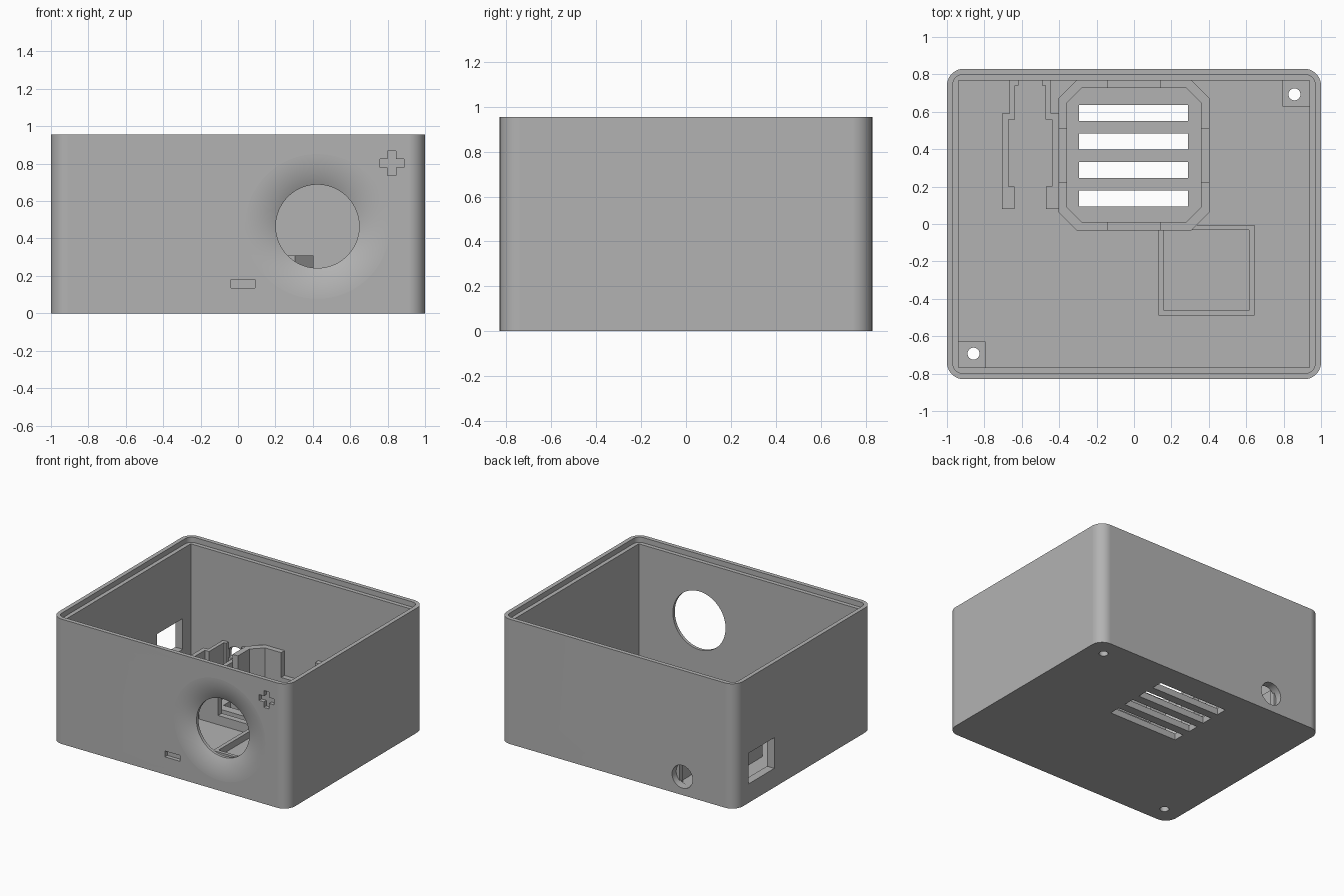
import bpy, bmesh, math
from mathutils import Matrix, Vector

old = bpy.data.objects.get("Cube")
if old:
    bpy.data.objects.remove(old, do_unlink=True)

GREY = (0.45, 0.45, 0.45, 1)
grey = bpy.data.materials.new("plain grey plastic")
grey.use_nodes = True
grey.diffuse_color = GREY
grey.node_tree.nodes["Principled BSDF"].inputs["Base Color"].default_value = GREY

W, D, H = 1.0, 0.83, 0.955        # half width, half depth, height
WALL, FLOOR, LIP = 0.063, 0.05, 0.04


def finish(name, bm):
    bmesh.ops.recalc_face_normals(bm, faces=bm.faces)
    mesh = bpy.data.meshes.new(name)
    bm.to_mesh(mesh)
    bm.free()
    mesh.materials.append(grey)
    ob = bpy.data.objects.new(name, mesh)
    bpy.context.collection.objects.link(ob)
    return ob


def prism(name, points, z0, z1):
    """Extrude a plan outline from z0 to z1."""
    bm = bmesh.new()
    face = bm.faces.new([bm.verts.new((x, y, z0)) for x, y in points])
    up = bmesh.ops.extrude_face_region(bm, geom=[face])["geom"]
    bmesh.ops.translate(bm, vec=(0, 0, z1 - z0),
                        verts=[g for g in up if isinstance(g, bmesh.types.BMVert)])
    return finish(name, bm)


def rect(x0, x1, y0, y1):
    return [(x0, y0), (x1, y0), (x1, y1), (x0, y1)]


def box(name, x0, x1, y0, y1, z0, z1):
    return prism(name, rect(x0, x1, y0, y1), z0, z1)


def round_rect(hx, hy, r, steps=10):
    pts = []
    for k, (sx, sy) in enumerate([(1, 1), (-1, 1), (-1, -1), (1, -1)]):
        for i in range(steps + 1):
            a = math.pi / 2 * (k + i / steps)
            pts.append((sx * (hx - r) + r * math.cos(a), sy * (hy - r) + r * math.sin(a)))
    return pts


def rod(name, centre, r, length, axis, sides=48):
    bm = bmesh.new()
    turn = Vector(axis).to_track_quat("Z", "Y").to_matrix().to_4x4()
    bmesh.ops.create_cone(bm, cap_ends=True, segments=sides, radius1=r, radius2=r,
                          depth=length, matrix=Matrix.Translation(centre) @ turn)
    return finish(name, bm)


def cut(ob, cutter):
    cutter.hide_render = True
    mod = ob.modifiers.new("cut", "BOOLEAN")
    mod.operation = "DIFFERENCE"
    mod.solver = "EXACT"
    mod.object = cutter
    bpy.context.view_layer.objects.active = ob
    bpy.ops.object.modifier_apply(modifier=mod.name)
    bpy.data.objects.remove(cutter, do_unlink=True)


def smooth(ob):
    bpy.ops.object.select_all(action="DESELECT")
    ob.select_set(True)
    bpy.context.view_layer.objects.active = ob
    bpy.ops.object.shade_smooth_by_angle(angle=math.radians(20))
    ob.modifiers.new("even shading", "WEIGHTED_NORMAL").keep_sharp = True


def mirrored(points, cx):
    return [(2 * cx - x, y) for x, y in points]


# Open case with a stepped rim
case = prism("case_body", round_rect(W, D, 0.09), 0, H)
cut(case, prism("cavity", rect(WALL - W, W - WALL, WALL - D, D - WALL), FLOOR, H + 0.1))
cut(case, prism("rim_step", round_rect(W - 0.032, D - 0.032, 0.05), H - LIP, H + 0.1))

# Flared round opening in the front
HOLE_R, FLARE_R, DEPTH = 0.223, 0.40, 0.04
run = FLARE_R - HOLE_R
arc_r = (run * run + DEPTH * DEPTH) / (2 * DEPTH)
end = math.asin(run / arc_r)
profile = [(0, -0.1), (FLARE_R, -0.1)]
for i in range(15):
    a = end * i / 14
    profile.append((FLARE_R - arc_r * math.sin(a), arc_r * (1 - math.cos(a)) - 0.0002))
profile += [(HOLE_R, 0.15), (0, 0.15)]
bm = bmesh.new()
verts = [bm.verts.new((r, y, 0)) for r, y in profile]
edges = [bm.edges.new(pair) for pair in zip(verts, verts[1:])]
bmesh.ops.spin(bm, geom=verts + edges, cent=(0, 0, 0), axis=(0, 1, 0),
               angle=math.tau, steps=80, use_merge=True)
bmesh.ops.remove_doubles(bm, verts=bm.verts, dist=1e-5)
bmesh.ops.translate(bm, verts=bm.verts, vec=(0.425, -D, 0.465))
cut(case, finish("flare", bm))

# Engraved plus and minus marks
FRONT, BACK = -D - 0.05, -D + 0.03
cut(case, box("plus_across", 0.758, 0.887, FRONT, BACK, 0.78, 0.825))
cut(case, box("plus_up", 0.80, 0.845, FRONT, BACK, 0.738, 0.867))
cut(case, box("minus", -0.037, 0.092, FRONT, BACK, 0.135, 0.18))

# Side window, round socket hole and floor vents
cut(case, box("side_window", -W - 0.1, -W + 0.15, 0.36, 0.67, 0.145, 0.38))
cut(case, rod("socket_hole", (-0.55, D, 0.14), 0.087, 0.3, (0, 1, 0)))
for i in range(4):
    y = 0.137 + 0.152 * i
    cut(case, box("vent", -0.295, 0.29, y - 0.043, y + 0.043, -0.1, 0.1))

# Screw pads in two opposite corners
for name, s in (("back_screw_pad", 1), ("front_screw_pad", -1)):
    xs = sorted((s * 0.793, s * 0.95))
    ys = sorted((s * 0.627, s * 0.78))
    pad = box(name, *xs, *ys, 0.02, 0.12)
    for ob in (case, pad):
        cut(ob, rod("screw_hole", (s * 0.858, s * 0.693, 0), 0.032, 0.6, (0, 0, 1), 24))
    smooth(pad)
smooth(case)

# Eight-sided holder: four tall corners joined by low rails
CY, O, I, G = 0.368, 0.404, 0.358, 0.143
corner = [(G, O), (0.305, O), (O, 0.305), (O, G), (I, G), (I, 0.28), (0.28, I), (G, I)]
for n, (sx, sy) in enumerate([(1, 1), (-1, 1), (-1, -1), (1, -1)]):
    prism(f"holder_corner_{n + 1}", [(sx * x, CY + sy * y) for x, y in corner], 0.03, 0.31)
for s, side in ((1, "left"), (-1, "right")):
    x0, x1 = sorted((s * O, s * I))
    box(f"holder_rail_{side}", x0, x1, CY - G, CY + G, 0.03, 0.12)
for s, side in ((1, "back"), (-1, "front")):
    y0, y1 = sorted((CY + s * O, CY + s * I))
    box(f"holder_rail_{side}", -G, G, y0, y1, 0.03, 0.12)

# Stepped channel behind the socket hole
rail = [(-0.705, 0.08), (-0.705, 0.59), (-0.665, 0.59), (-0.665, 0.78), (-0.618, 0.78),
        (-0.618, 0.74), (-0.637, 0.74), (-0.637, 0.56), (-0.672, 0.56), (-0.672, 0.2),
        (-0.64, 0.2), (-0.64, 0.08)]
prism("channel_wall_right", rail, 0.03, 0.25)
prism("channel_wall_left", mirrored(rail, -0.555), 0.03, 0.25)

# Low square frame on the floor
frame = box("square_frame", 0.13, 0.645, -0.49, -0.005, 0.03, 0.10)
cut(frame, box("frame_opening", 0.16, 0.615, -0.463, -0.032, -0.1, 0.3))
